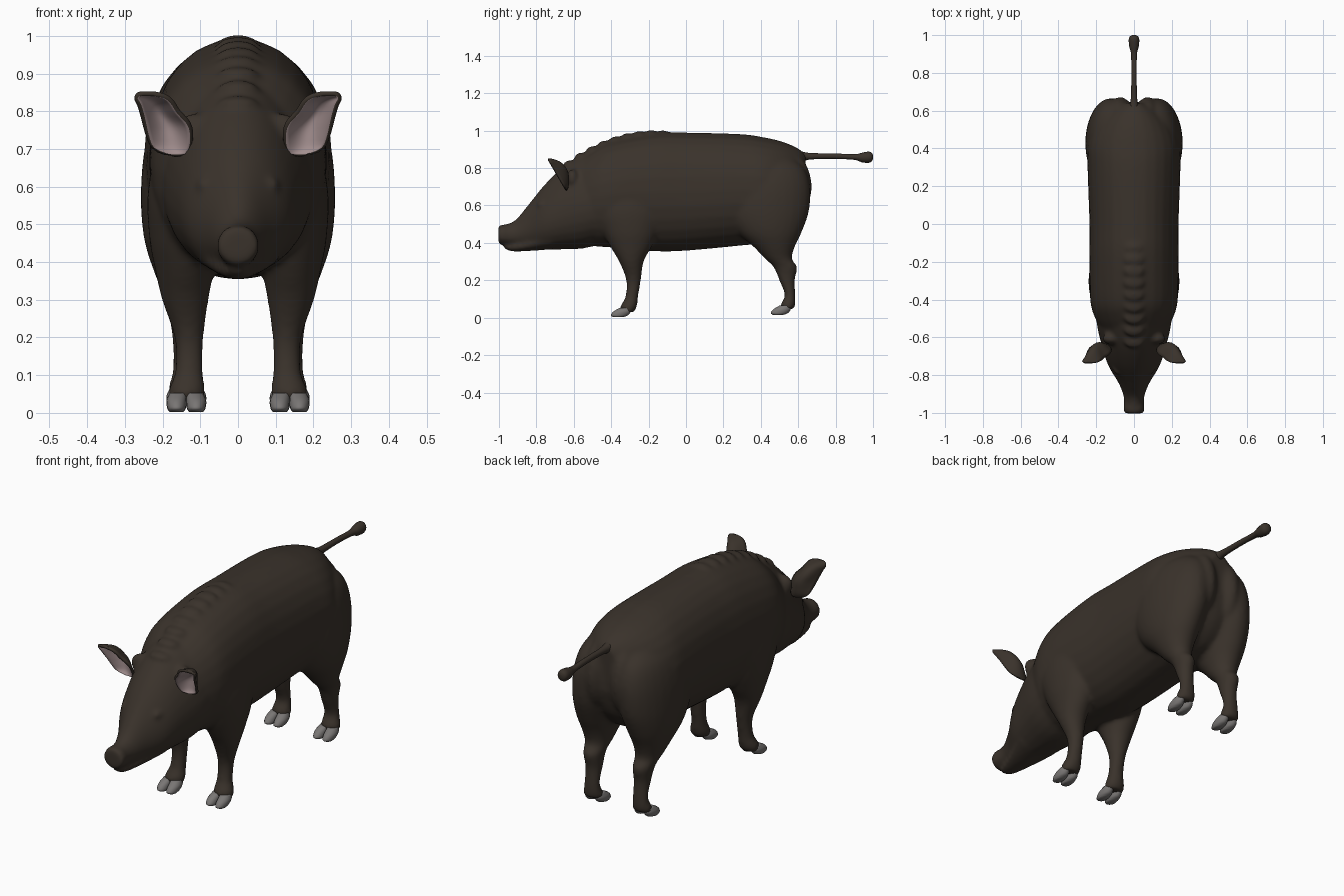
import bpy, bmesh
from math import sin, cos, pi, copysign
from mathutils import Matrix, Vector

cube = bpy.data.objects.get("Cube")
if cube:
    bpy.data.objects.remove(cube, do_unlink=True)


def material(name, colour):
    m = bpy.data.materials.new(name)
    m.use_nodes = True
    m.diffuse_color = (*colour, 1)
    bsdf = next(n for n in m.node_tree.nodes if n.type == 'BSDF_PRINCIPLED')
    bsdf.inputs["Base Color"].default_value = (*colour, 1)
    bsdf.inputs["Roughness"].default_value = 0.8
    return m


hide = material("dark brown hide", (0.042, 0.032, 0.024))
horn = material("grey hoof", (0.19, 0.18, 0.175))
pink = material("pink inner ear", (0.36, 0.27, 0.27))


def spline(rings, steps=5):
    """Smooth the list of rings with a Catmull-Rom curve."""
    p = [Vector(r) for r in rings]
    out = []
    for i in range(len(p) - 1):
        a, b, c, d = p[max(i - 1, 0)], p[i], p[i + 1], p[min(i + 2, len(p) - 1)]
        for s in range(steps):
            t = s / steps
            out.append(b + (c - a) * (t / 2) + (2 * a - 5 * b + 4 * c - d) * (t * t / 2)
                       + (3 * b - a - 3 * c + d) * (t ** 3 / 2))
    return out + [p[-1]]


def loft(bm, rings, axis, side=1, power=2.0, taper=0.0, sides=28):
    """Skin rings of (position, low, high, centre x, half width) along y or z."""
    loops = []
    for t, lo, hi, xc, hw in spline(rings):
        loop = []
        for i in range(sides):
            c, s = cos(2 * pi * i / sides), sin(2 * pi * i / sides)
            c = copysign(abs(c) ** (2 / power), c)
            s = copysign(abs(s) ** (2 / power), s)
            x = side * (xc + hw * c * (1 - taper * s))
            other = (lo + hi) / 2 + (hi - lo) / 2 * s
            loop.append(bm.verts.new((x, t, other) if axis == 'y' else (x, other, t)))
        loops.append(loop)
    for a, b in zip(loops, loops[1:]):
        for i in range(sides):
            j = (i + 1) % sides
            bm.faces.new((a[i], a[j], b[j], b[i]))
    bm.faces.new(loops[0])
    bm.faces.new(loops[-1])
    bmesh.ops.recalc_face_normals(bm, faces=bm.faces[:])


def blob(bm, place, radii):
    m = Matrix.Translation(place) @ Matrix.Diagonal((*radii, 1))
    bmesh.ops.create_uvsphere(bm, u_segments=20, v_segments=12, radius=1, matrix=m)


def finish(bm, name, *mats):
    me = bpy.data.meshes.new(name)
    bm.to_mesh(me)
    bm.free()
    for m in mats:
        me.materials.append(m)
    me.shade_smooth()
    ob = bpy.data.objects.new(name, me)
    bpy.context.collection.objects.link(ob)
    return ob


# Trunk, head and jaw
bm = bmesh.new()
loft(bm, [(-.58, .42, .83, 0, .155), (-.5, .385, .895, 0, .205), (-.4, .375, .945, 0, .232),
          (-.17, .355, .988, 0, .236), (0, .358, .99, 0, .236), (.29, .385, .982, 0, .246),
          (.42, .40, .964, 0, .246), (.52, .43, .94, 0, .205), (.6, .52, .905, 0, .13),
          (.64, .64, .87, 0, .06)], 'y', power=2.15)
loft(bm, [(-.99, .395, .49, 0, .048), (-.96, .39, .5, 0, .053), (-.91, .385, .525, 0, .055),
          (-.84, .375, .608, 0, .082), (-.75, .365, .718, 0, .135), (-.65, .365, .812, 0, .167),
          (-.55, .37, .872, 0, .192), (-.45, .395, .91, 0, .205)], 'y', taper=0.15)
loft(bm, [(-.97, .368, .39, 0, .024), (-.93, .354, .398, 0, .04), (-.85, .356, .42, 0, .066),
          (-.72, .365, .5, 0, .115)], 'y')

# Snout disc and bristly crest
loft(bm, [(-1.003, .398, .492, 0, .05), (-.985, .388, .498, 0, .057),
          (-.965, .39, .5, 0, .056)], 'y')
for i in range(9):
    y = -.62 + .062 * i
    blob(bm, (0, y, .98 - .8 * (y + .17) ** 2), (.055, .038, .023))

for s in (1, -1):
    # Shoulder and front leg
    loft(bm, [(.76, -.4, -.2, .14, .06), (.6, -.49, -.12, .148, .09),
              (.47, -.45, -.145, .146, .09), (.38, -.405, -.183, .142, .078),
              (.3, -.358, -.226, .14, .062), (.2, -.32, -.241, .13, .039),
              (.11, -.325, -.256, .13, .038), (.06, -.352, -.262, .136, .049),
              (.03, -.345, -.277, .137, .047)], 'z', s)
    # Ham, buttock and hind leg
    loft(bm, [(.87, .3, .55, .09, .06), (.8, .23, .63, .11, .105), (.7, .19, .664, .12, .128),
              (.57, .2, .658, .13, .128), (.46, .27, .62, .141, .108),
              (.38, .36, .582, .143, .082), (.315, .422, .567, .14, .06),
              (.27, .468, .595, .138, .048), (.2, .498, .582, .135, .04),
              (.12, .528, .585, .135, .038), (.07, .505, .585, .137, .048),
              (.045, .515, .575, .137, .046)], 'z', s)
    blob(bm, (s * .072, .57, .7), (.068, .103, .17))
    # Brow and ear root
    blob(bm, (s * .09, -.768, .605), (.021, .03, .02))
    blob(bm, (s * .118, -.607, .745), (.05, .032, .05))

body = finish(bm, "body", hide)
remesh = body.modifiers.new("merge", 'REMESH')
remesh.mode = 'VOXEL'
remesh.voxel_size = 0.01
remesh.use_smooth_shade = True
soften = body.modifiers.new("soften", 'SMOOTH')
soften.factor = 0.5
soften.iterations = 12

# Tail with tuft
bm = bmesh.new()
loft(bm, [(.58, .82, .9, 0, .035), (.63, .838, .886, 0, .022), (.68, .847, .88, 0, .016),
          (.8, .849, .878, 0, .014), (.9, .844, .874, 0, .016), (.94, .831, .882, 0, .025),
          (.975, .828, .888, 0, .028), (.993, .836, .882, 0, .022),
          (1.0, .85, .87, 0, .008)], 'y', sides=16)
finish(bm, "tail", hide)

for s, side in ((1, "left"), (-1, "right")):
    # Cloven hooves
    for end, dy, dz in (("front", 0, .003), ("hind", .855, .015)):
        bm = bmesh.new()
        for toe in (-1, 1):
            x = .137 + toe * .026
            loft(bm, [(dz, dy - .39, dy - .335, x, .019),
                      (dz + .01, dy - .402, dy - .31, x, .025),
                      (dz + .03, dy - .388, dy - .295, x, .0265),
                      (dz + .05, dy - .355, dy - .295, x - toe * .004, .022)], 'z', s, sides=16)
        finish(bm, f"{side}_{end}_hoof", horn)

    # Cupped ear: pale front, dark back
    bm = bmesh.new()
    n = 12
    outline = spline([(.685, .14, .18), (.703, .13, .222), (.735, .127, .236),
                      (.765, .135, .243), (.795, .162, .25), (.82, .178, .258),
                      (.834, .195, .266), (.841, .222, .262)], 3)
    rows = []
    for k, (z, inner, outer) in enumerate(outline):
        cup = .06 * sin(pi * (k / (len(outline) - 1)) ** 1.2)
        rows.append([bm.verts.new((s * (inner + (outer - inner) * i / n),
                                   -.65 - .58 * (z - .69) + cup * sin(pi * i / n), z))
                     for i in range(n + 1)])
    for a, b in zip(rows, rows[1:]):
        for i in range(n):
            quad = (a[i], a[i + 1], b[i + 1], b[i])
            bm.faces.new(quad if s > 0 else quad[::-1])
    ear = finish(bm, f"{side}_ear", pink, hide)
    shell = ear.modifiers.new("thickness", 'SOLIDIFY')
    shell.thickness = 0.012
    shell.offset = -1
    shell.material_offset = 1
    shell.material_offset_rim = 1
